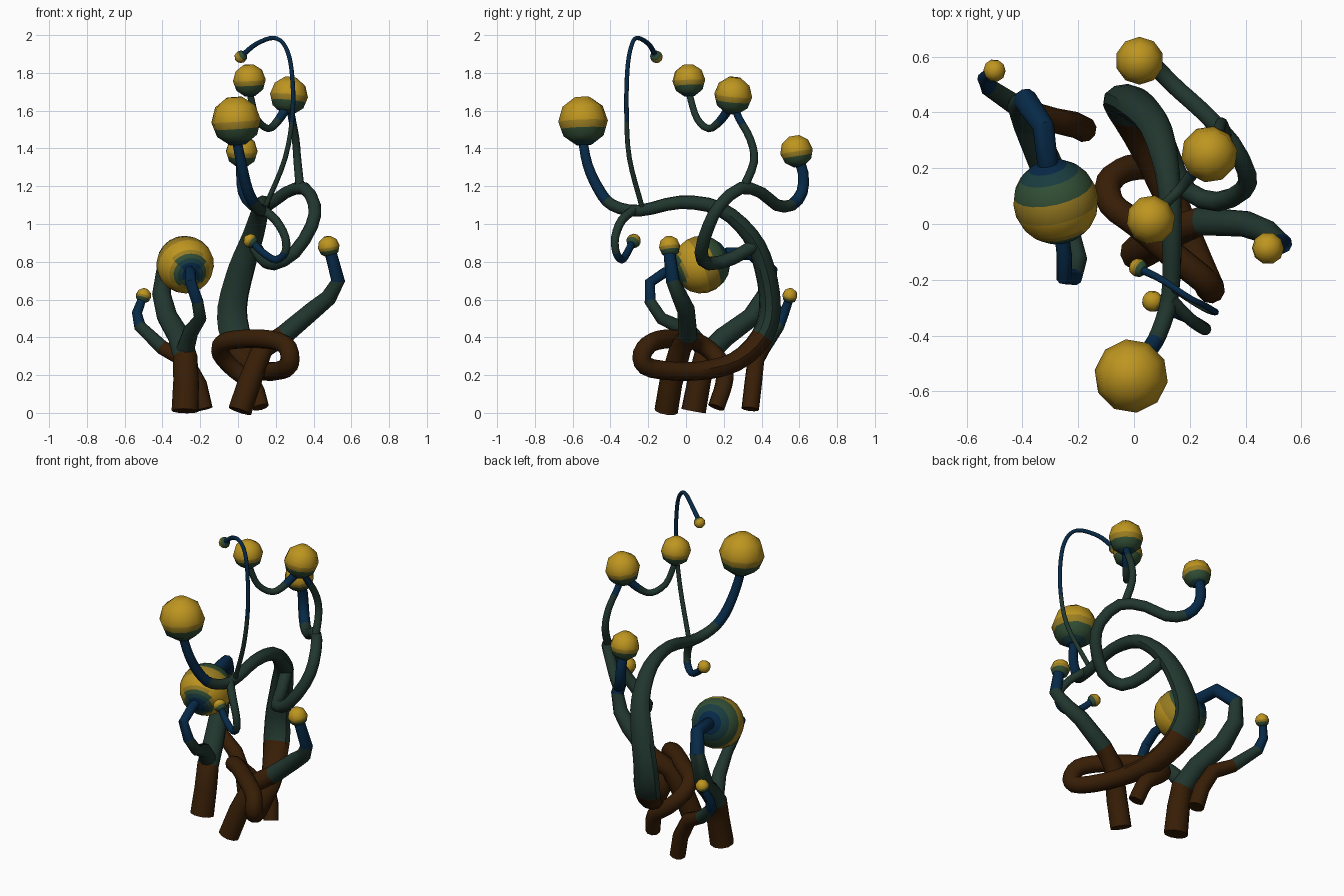
import bpy, bmesh, math
from mathutils import Vector

cube = bpy.data.objects.get("Cube")
if cube:
    bpy.data.objects.remove(cube, do_unlink=True)


def material(name, r, g, b):
    mat = bpy.data.materials.new(name)
    mat.use_nodes = True
    mat.diffuse_color = (r, g, b, 1)
    shader = mat.node_tree.nodes["Principled BSDF"]
    shader.inputs["Base Color"].default_value = (r, g, b, 1)
    shader.inputs["Roughness"].default_value = 0.8
    return mat


bark = material("bark brown", .039, .013, .002)
moss = material("moss green", .015, .037, .027)
navy = material("deep blue", .002, .022, .063)
gold = material("gold", .51, .3, .014)
olive = material("olive gold", .32, .205, .016)
leaf = material("leaf green", .032, .077, .036)
teal = material("dark teal", .01, .045, .05)
STEM_COLOURS = [bark, moss, navy]
BALL_COLOURS = [gold, olive, leaf, teal, navy]
SIDES = 10


def finish(name, bm, materials):
    bmesh.ops.recalc_face_normals(bm, faces=bm.faces)
    for face in bm.faces:
        face.smooth = True
    mesh = bpy.data.meshes.new(name)
    bm.to_mesh(mesh)
    bm.free()
    mesh.set_sharp_from_angle(angle=math.radians(40))
    for mat in materials:
        mesh.materials.append(mat)
    obj = bpy.data.objects.new(name, mesh)
    bpy.context.collection.objects.link(obj)


def spline(points, t):
    """Smooth path through the points, t counted in points."""
    i = min(int(t), len(points) - 2)
    f = t - i
    b, c = points[i], points[i + 1]
    a = points[i - 1] if i > 0 else b * 2 - c
    d = points[i + 2] if i + 2 < len(points) else c * 2 - b
    return (b * 2 + (c - a) * f + (a * 2 - b * 5 + c * 4 - d) * f ** 2
            + (b * 3 - a - c * 3 + d) * f ** 3) / 2


def ramp(values, fraction):
    """Linear blend along evenly spaced values."""
    s = fraction * (len(values) - 1)
    i = min(int(s), len(values) - 2)
    return values[i] + (values[i + 1] - values[i]) * (s - i)


def stem(name, path, radii, bark_end, blue_start, steps=3, widths=(1, 1)):
    """Tapered tube: bark up to one path point, blue after another."""
    points = [Vector(p) for p in path]
    last = len(points) - 1
    count = last * steps
    centres = [spline(points, k / steps) for k in range(count + 1)]
    bm = bmesh.new()
    rings = []
    side = None
    for k, centre in enumerate(centres):
        tangent = (centres[min(k + 1, count)] - centres[max(k - 1, 0)]).normalized()
        if side is None:
            side = tangent.orthogonal()
        side = (side - tangent * side.dot(tangent)).normalized()
        up = tangent.cross(side)
        radius = ramp(radii, k / count)
        wide = ramp(widths, k / count)
        ring = []
        for j in range(SIDES):
            a = math.tau * j / SIDES
            offset = (side * math.cos(a) + up * math.sin(a)) * radius
            offset.x *= wide
            ring.append(bm.verts.new(centre + offset))
        rings.append(ring)
    for k in range(count):
        t = (k + .5) / steps
        colour = 0 if t < bark_end else 2 if t > blue_start else 1
        for j in range(SIDES):
            n = (j + 1) % SIDES
            face = bm.faces.new((rings[k][j], rings[k][n], rings[k + 1][n], rings[k + 1][j]))
            face.material_index = colour
    for ring, colour in ((rings[0], 0 if bark_end > 0 else 1), (rings[-1], 2)):
        bm.faces.new(ring).material_index = colour
    finish(name, bm, STEM_COLOURS)


def ball(name, centre, radius, roots, limits=(0, -.31, -.8, -.95), sides=SIDES):
    """Faceted ball, banded by closeness to the root directions."""
    centre = Vector(centre)
    dirs = [(Vector(r) - centre).normalized() for r in roots]
    bm = bmesh.new()
    bmesh.ops.create_uvsphere(bm, u_segments=sides, v_segments=sides, radius=radius)
    # every second ring lies flat between its neighbours
    for vert in bm.verts:
        ring = round(vert.co.angle(Vector((0, 0, 1))) / math.pi * sides)
        if ring % 2 == 0:
            vert.co *= math.cos(math.pi / sides)
    turn = (-dirs[0]).to_track_quat('Z', 'Y').to_matrix().to_4x4()
    bmesh.ops.transform(bm, matrix=turn, verts=bm.verts)
    for face in bm.faces:
        middle = face.calc_center_median().normalized()
        height = -middle.dot(dirs[0])
        band = sum(height < limit for limit in limits)
        for extra in dirs[1:]:
            near = middle.dot(extra)
            band = max(band, sum(near > limit for limit in (.72, .8, .89, .95)))
        face.material_index = band
    bmesh.ops.translate(bm, vec=centre, verts=bm.verts)
    finish(name, bm, BALL_COLOURS)


# Main trunk: root, knotted loop, then an arch to the front
stem("main_trunk", [
    (.12, .16, .03), (.08, .2, .15), (-.02, .2, .23), (-.09, .15, .31),
    (-.08, .07, .37), (.01, 0, .39), (.15, -.12, .39), (.25, -.2, .36),
    (.275, -.235, .29), (.25, -.18, .235), (.15, .05, .22), (.06, .26, .27),
    (-.01, .4, .4), (-.03, .445, .56), (.02, .415, .77), (.08, .34, .94),
    (.12, .18, 1.08), (.135, -.03, 1.115), (.13, -.25, 1.07), (.09, -.39, 1.1),
    (.05, -.46, 1.18), (.02, -.52, 1.31), (-.01, -.55, 1.46)],
    [.045, .047, .048, .05, .05, .05, .06, .055, .04, .032, .03, .025],
    12, 19.3, widths=[1, 1, 1, 1, 1.1, 1.45, 1.25, 1, 1, 1])
ball("large_front_ball", (-.01, -.545, 1.545), .133, [(0, -.54, 1.4)])

# Looping side branch at the back
stem("back_branch", [
    (.08, .38, .9), (.13, .25, .82), (.19, .12, .79), (.3, .08, .85),
    (.39, .12, .99), (.405, .18, 1.1), (.35, .29, 1.19), (.25, .4, 1.165),
    (.16, .48, 1.1), (.08, .56, 1.1), (.03, .615, 1.17), (.02, .62, 1.27),
    (.02, .59, 1.36)], [.036, .036, .034, .032, .032, .028], 0, 9.2, 2)
ball("back_ball", (.02, .585, 1.385), .087, [(.02, .6, 1.29)])

# Thin forked stem on the back branch
stem("upper_stem", [(.33, .3, 1.18), (.315, .36, 1.33), (.305, .34, 1.45),
     (.285, .28, 1.56), (.27, .25, 1.64)], [.024, .021, .02, .02], 0, 2.8)
stem("upper_fork", [(.06, .015, 1.72), (.07, .025, 1.66), (.1, .06, 1.555),
     (.16, .12, 1.505), (.21, .18, 1.545), (.265, .24, 1.63)],
     [.018, .018, .02, .026], 0, 4)
ball("upper_back_ball", (.27, .25, 1.68), .102, [(.26, .24, 1.57)])
ball("upper_front_ball", (.06, .015, 1.76), .088, [(.065, .02, 1.66)])

# Tall whip and drooping tendril on the trunk
stem("tall_whip", [(.14, -.23, 1.08), (.25, -.3, 1.35), (.29, -.315, 1.6),
     (.283, -.31, 1.82), (.25, -.29, 1.94), (.19, -.26, 1.985),
     (.1, -.2, 1.955), (.03, -.165, 1.9)], [.014, .012, .011, .014], 0, 1.8, 4)
ball("whip_ball", (.015, -.157, 1.885), .034, [(.05, -.175, 1.91)])
stem("tendril", [(.13, -.27, 1.08), (.2, -.34, 1.02), (.25, -.375, .93),
     (.25, -.37, .85), (.2, -.34, .81), (.13, -.31, .85), (.08, -.285, .9)],
     [.025, .022, .02, .02], 0, 3)
ball("tendril_ball", (.067, -.277, .91), .039, [(.11, -.295, .88)])

# Side root with an outward arm
stem("side_root", [(.01, -.105, .01), (.06, -.08, .16), (.13, -.03, .34),
     (.24, .01, .41), (.4, 0, .545), (.48, -.03, .61), (.53, -.07, .7),
     (.49, -.088, .85)], [.063, .062, .056, .05, .045, .038, .032], 2.8, 5.6, 1)
ball("side_ball", (.48, -.087, .88), .058, [(.49, -.08, .82)])

# Left root with a rear and a front branch meeting at one ball
stem("left_root", [(-.28, .04, .01), (-.275, .07, .17), (-.28, .1, .3),
     (-.31, .2, .4), (-.375, .35, .51), (-.405, .425, .63), (-.39, .445, .75),
     (-.325, .35, .845), (-.31, .22, .84), (-.3, .17, .81)],
     [.066, .062, .06, .054, .047, .04, .037, .035], 2, 5.6, 1, [1.1, 1])
stem("left_front_branch", [(-.28, .1, .33), (-.25, .02, .43), (-.2, -.13, .5),
     (-.215, -.19, .59), (-.25, -.19, .69), (-.25, -.11, .745), (-.26, -.03, .76)],
     [.05, .033, .029, .026], 0, 3, 1)
ball("left_ball", (-.28, .08, .785), .153,
     [(-.31, .21, .84), (-.255, -.03, .755)], (.15, -.25, -.66, -.87), SIDES * 2)

# Small rear root
stem("rear_root", [(-.18, .34, .02), (-.21, .355, .15), (-.28, .37, .28),
     (-.4, .41, .345), (-.52, .49, .46), (-.535, .52, .53), (-.505, .55, .61)],
     [.047, .047, .044, .035, .028, .022], 2.6, 4.4, 1)
ball("rear_ball", (-.5, .55, .62), .041, [(-.515, .54, .57)])
